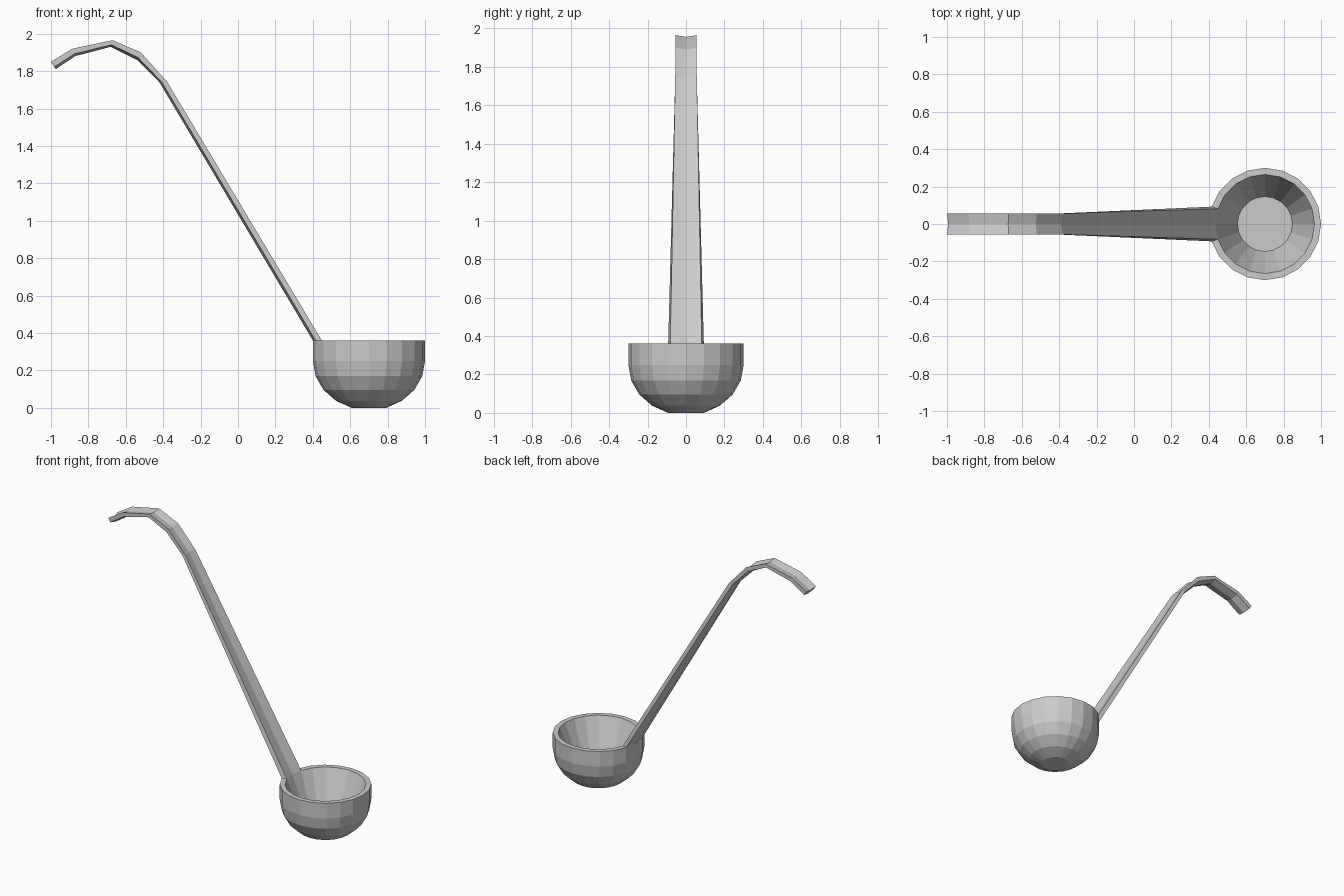
import bpy, bmesh
from math import sin, cos, pi, radians
from mathutils import Vector

if "Cube" in bpy.data.objects:
    bpy.data.objects.remove(bpy.data.objects["Cube"])

SEG, CX, R, RI, TOP = 20, 0.70, 0.30, 0.265, 0.36


def finish(name, bm):
    bmesh.ops.recalc_face_normals(bm, faces=bm.faces)
    mesh = bpy.data.meshes.new(name)
    bm.to_mesh(mesh)
    bm.free()
    obj = bpy.data.objects.new(name, mesh)
    bpy.context.collection.objects.link(obj)
    return obj


def bridge(bm, a, b, skip=()):
    n = len(a)
    for i in range(n):
        if i not in skip:
            bm.faces.new((a[i], a[(i + 1) % n], b[(i + 1) % n], b[i]))


# Bowl: rounded outside with flat base, tapered inside with flat floor
profile = [(R * cos(radians(a)), 0.25 - 0.25 * sin(radians(a)) / sin(radians(72)))
           for a in (72, 54, 36, 18, 0)]
profile += [(R, TOP), (RI, TOP), (0.147, 0.06)]
bm = bmesh.new()
rings = [[bm.verts.new((CX + r * cos(2 * pi * i / SEG), r * sin(2 * pi * i / SEG), z))
          for i in range(SEG)] for r, z in profile]
for k in range(len(rings) - 1):
    # leave the rim open where the handle grows out of it
    bridge(bm, rings[k], rings[k + 1], (9, 10) if k == 5 else ())
bm.faces.new(rings[0])
bm.faces.new(rings[-1])
finish("bowl", bm)

# Handle: shallow V-section strip growing from the rim up to the hooked end
# (upper edge x, z, lower keel x, z, half width)
path = [(0.448, TOP, 0.40, TOP, 0.0927),
        (-0.38, 1.745, -0.42, 1.74, 0.056),
        (-0.52, 1.90, -0.54, 1.86, 0.055),
        (-0.67, 1.965, -0.68, 1.93, 0.055),
        (-0.885, 1.92, -0.87, 1.88, 0.055),
        (-1.0, 1.85, -0.975, 1.81, 0.055)]
bm = bmesh.new()
sections = []
for tx, tz, bx, bz, w in path:
    t, b = Vector((tx, 0, tz)), Vector((bx, 0, bz))
    wi = w * (RI / R if tz == TOP else 1.0)
    shape = [(wi, 0), (0, 0.27), (-wi, 0), (-w, 0.69), (0, 1), (w, 0.69)]
    sections.append([bm.verts.new(t.lerp(b, f) + Vector((0, y, 0))) for y, f in shape])
for a, b in zip(sections, sections[1:]):
    bridge(bm, a, b)
e = sections[-1]
bm.faces.new((e[0], e[1], e[4], e[5]))
bm.faces.new((e[1], e[2], e[3], e[4]))
finish("handle", bm)
